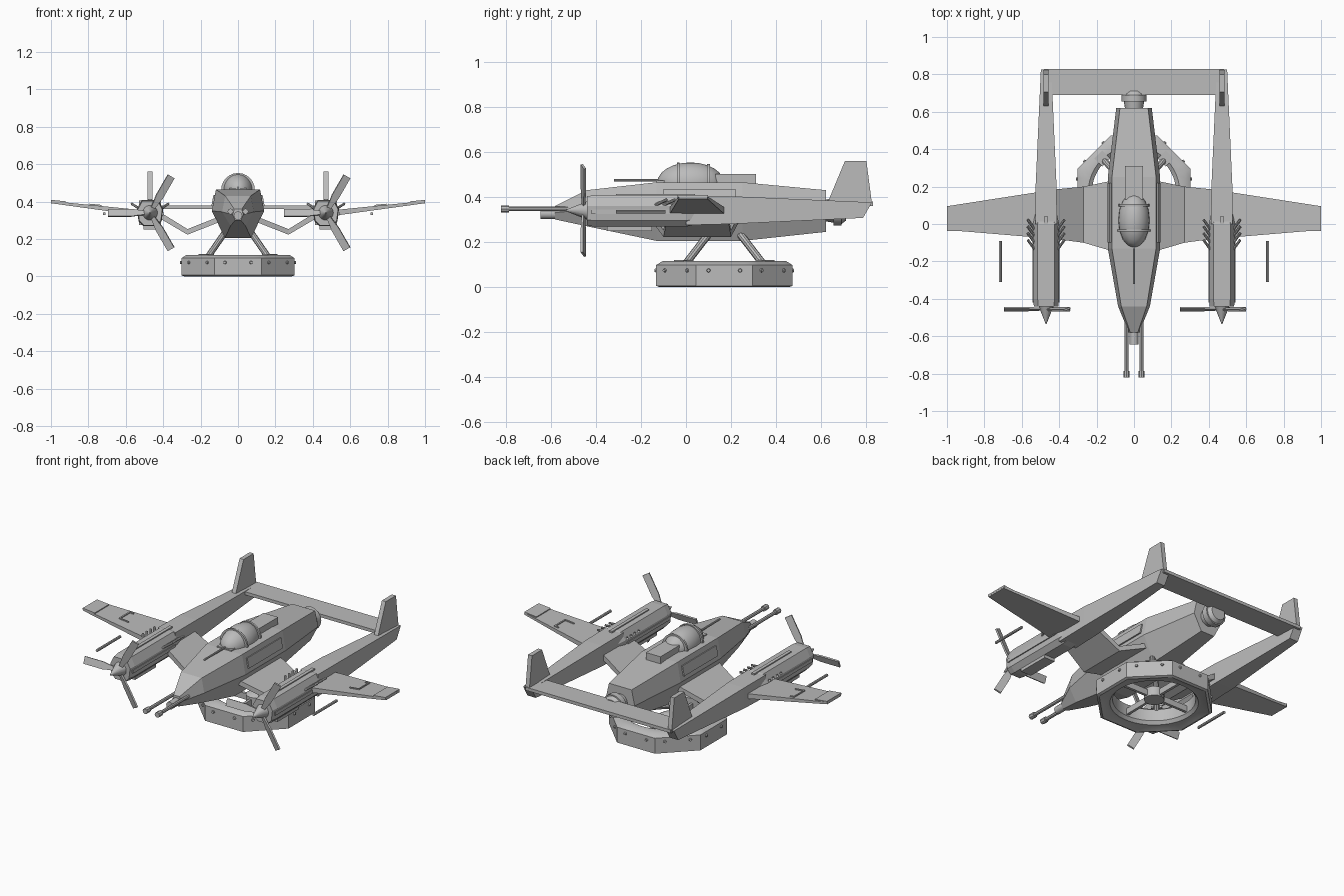
import bpy, bmesh, math
from mathutils import Vector, Matrix

if "Cube" in bpy.data.objects:
    bpy.data.objects.remove(bpy.data.objects["Cube"])

grey = bpy.data.materials.new("plain grey")
grey.use_nodes = True
grey.diffuse_color = (0.5, 0.5, 0.5, 1)
grey.node_tree.nodes["Principled BSDF"].inputs["Base Color"].default_value = (0.5, 0.5, 0.5, 1)


def finish(name, bm, smooth=False):
    bmesh.ops.recalc_face_normals(bm, faces=bm.faces)
    for f in bm.faces:
        f.smooth = False
    mesh = bpy.data.meshes.new(name)
    bm.to_mesh(mesh)
    bm.free()
    mesh.materials.append(grey)
    ob = bpy.data.objects.new(name, mesh)
    bpy.context.collection.objects.link(ob)
    if smooth:
        bpy.ops.object.select_all(action='DESELECT')
        ob.select_set(True)
        bpy.context.view_layer.objects.active = ob
        bpy.ops.object.shade_smooth_by_angle(angle=math.radians(35))
    return ob


def loft(name, rings, closed=False, smooth=False):
    """Skin a row of rings; cap the ends unless the row is closed."""
    bm = bmesh.new()
    rows = [[bm.verts.new(p) for p in r] for r in rings]
    pairs = list(zip(rows, rows[1:])) + ([(rows[-1], rows[0])] if closed else [])
    for a, b in pairs:
        for i in range(len(a)):
            j = (i + 1) % len(a)
            bm.faces.new((a[i], a[j], b[j], b[i]))
    if not closed:
        bm.faces.new(rows[0])
        bm.faces.new(rows[-1])
    return finish(name, bm, smooth)


def box(name, lo, hi, rot=None):
    lo, hi = Vector(lo), Vector(hi)
    bm = bmesh.new()
    bmesh.ops.create_cube(bm, size=1)
    m = Matrix.Translation((lo + hi) / 2) @ (rot or Matrix()) @ Matrix.Diagonal((*(hi - lo), 1))
    bmesh.ops.transform(bm, matrix=m, verts=bm.verts)
    return finish(name, bm)


def tube(name, p, q, r, r2=None, n=12):
    p, q = Vector(p), Vector(q)
    bm = bmesh.new()
    bmesh.ops.create_cone(bm, cap_ends=True, segments=n, radius1=r,
                          radius2=r if r2 is None else r2, depth=(q - p).length)
    turn = (q - p).to_track_quat('Z', 'Y').to_matrix().to_4x4()
    bmesh.ops.transform(bm, matrix=Matrix.Translation((p + q) / 2) @ turn, verts=bm.verts)
    return finish(name, bm, n > 8)


# Fuselage: six-sided hull, (y, top half width, middle half width, bottom half width, z low, mid, high)
hull = [(-.58, .02, .028, .015, .30, .33, .36), (-.44, .068, .085, .04, .27, .345, .43),
        (-.13, .118, .14, .07, .205, .35, .465), (.25, .118, .14, .07, .205, .35, .465),
        (.62, .075, .095, .045, .245, .34, .43)]
loft("fuselage", [[(-t, y, h), (t, y, h), (m, y, c), (b, y, l), (-b, y, l), (-m, y, c)]
                  for y, t, m, b, l, c, h in hull])
tube("nose_tip", (0, -.645, .325), (0, -.56, .325), .023)
tube("tail_turret_neck", (0, .6, .34), (0, .66, .34), .045, .055, 16)
tube("tail_turret_rim", (0, .655, .34), (0, .69, .34), .067, n=16)
tube("tail_turret_cap", (0, .69, .34), (0, .71, .34), .06, .045, 16)
box("spine_plate", (-.048, -.13, .46), (.048, .31, .472))
box("spine_box", (-.048, .13, .46), (.048, .31, .502))
tube("canopy_antenna", (0, -.32, .474), (0, -.1, .474), .006, n=8)

# Canopy dome with two hoops
bm = bmesh.new()
bmesh.ops.create_uvsphere(bm, u_segments=16, v_segments=12, radius=1)
bmesh.ops.transform(bm, verts=bm.verts,
                    matrix=Matrix.Translation((0, .02, .463)) @ Matrix.Diagonal((.084, .148, .09, 1)))
finish("canopy", bm, True)
for y in (-.035, .1):
    r = .09 * math.sqrt(1 - ((y - .02) / .15) ** 2) + .006
    tube("canopy_hoop", (0, y - .006, .463), (0, y + .006, .463), r, n=24)

# Gull wings: (x, leading y, trailing y, middle z, thickness)
stations = [(.1, -.15, .235, .305, .03), (.27, -.1, .2, .238, .03),
            (.42, -.08, .185, .328, .034), (1, -.032, .095, .397, .012)]
for s in (1, -1):
    side = "left" if s > 0 else "right"
    loft(side + "_wing", [[(s * x, a, z - t / 2), (s * x, a, z + t / 2),
                           (s * x, b, z + t / 2), (s * x, b, z - t / 2)]
                          for x, a, b, z, t in stations])
    # Raised wing details lying along the outer slope
    slope = Matrix.Rotation(-s * .1, 4, 'Y')
    for name, x, y, w, d in (("wingtip_plate", .96, .03, .08, .135),
                             ("wing_step_long", .79, .06, .008, .1),
                             ("wing_step_short", .76, .012, .06, .008),
                             ("wing_step_end", .78, .108, .03, .008)):
        z = .403 - (1 - x) * .1
        box(side + "_" + name, (s * x - w / 2, y - d / 2, z - .004),
            (s * x + w / 2, y + d / 2, z + .006), slope)
    tube(side + "_wing_gun", (s * .715, -.31, .335), (s * .715, -.09, .335), .008, n=8)

    # Fuselage side panel and nose gun
    lean = Matrix.Rotation(-s * .19, 4, 'Y')
    box(side + "_side_panel", (s * .131 - .006, -.1, .375), (s * .131 + .006, .22, .435), lean)
    tube(side + "_nose_gun", (s * .04, -.8, .347), (s * .04, -.42, .347), .01, n=8)
    tube(side + "_nose_gun_muzzle", (s * .04, -.82, .347), (s * .04, -.785, .347), .016, n=8)

    # Engine nacelle
    cx = s * .47
    nacelle = []
    for y, k in ((-.44, .93), (-.4, 1), (.0, 1), (.06, .8)):
        half = [(.045, .068), (.07, .02), (.062, -.045), (.035, -.072)]
        ring = half + [(-u, v) for u, v in reversed(half)]
        nacelle.append([(cx + u * k, y, .34 + v * k) for u, v in ring])
    loft(side + "_nacelle", nacelle)
    box(side + "_nacelle_ridge", (cx - .01, -.31, .4), (cx + .01, .04, .414))
    box(side + "_intake", (cx - .035, -.35, .25), (cx + .035, -.15, .275))
    for e in (1, -1):
        box(side + "_nacelle_rail", (cx + e * .066 - .006, -.42, .325),
            (cx + e * .066 + .006, -.02, .345))
        for i in range(4):
            y = -.145 + i * .036
            tube(side + "_exhaust", (cx + e * .055, y, .36),
                 (cx + e * .098, y + .06, .388), .007, n=8)

    # Propeller: spinner and three blades
    tube(side + "_spinner", (cx, -.435, .34), (cx, -.535, .34), .042, .002, 16)
    for k in range(3):
        turn = (Matrix.Translation((cx, -.455, .34)) @
                Matrix.Rotation(math.radians(60 + 120 * k), 4, 'Y') @
                Matrix.Rotation(math.radians(20), 4, 'X'))
        rows = []
        for d, w in ((.02, .01), (.07, .016), (.1, .021), (.225, .021)):
            rows.append([turn @ Vector((d, y, z)) for y, z in
                         ((-.005, -w), (.005, -w), (.005, w), (-.005, w))])
        loft(side + "_blade", rows)

    # Tail boom and fin
    loft(side + "_tail_boom", [[(cx - w, y, l), (cx + w, y, l), (cx + w, y2, h), (cx - w, y2, h)]
                               for y, y2, w, l, h in ((.0, .0, .058, .275, .405),
                                                      (.2, .2, .056, .28, .403),
                                                      (.785, .825, .028, .307, .376))])
    fin = [(.63, .38), (.705, .56), (.8, .56), (.826, .36)]
    loft(side + "_fin", [[(cx + e * .013, y, z) for y, z in fin] for e in (1, -1)])

box("tailplane", (-.48, .69, .36), (.48, .83, .379))

# Lift duct: octagonal outside, round inside; profile rows are (radius, z, octagonal)
cy = .17


def duct_ring(r, z, octagonal):
    pts = []
    for i in range(48):
        a = math.radians(i * 7.5)
        off = (a + math.pi / 8) % (math.pi / 4) - math.pi / 8
        k = r / math.cos(off) if octagonal else r
        pts.append((k * math.cos(a), cy + k * math.sin(a), z))
    return pts


profile = [(.288, 0, 1), (.302, .006, 1), (.302, .098, 1), (.275, .115, 1), (.245, .115, 0),
           (.225, .1, 0), (.225, .03, 0), (.24, .012, 0), (.255, .012, 0)]
loft("lift_duct", [duct_ring(*p) for p in profile], closed=True, smooth=True)
tube("duct_hub", (0, cy, .03), (0, cy, .085), .055, n=20)
tube("duct_hub_cap", (0, cy, .085), (0, cy, .105), .055, .02, 20)
for k in range(4):
    a = k * math.pi / 2
    m = Matrix.Translation((0, cy, .055)) @ Matrix.Rotation(a, 4, 'Z')
    loft("duct_spoke", [[m @ Vector((d, y, z)) for y, z in
                         ((-.008, -.018), (.008, -.018), (.008, .018), (-.008, .018))]
                        for d in (.04, .232)])
for k in range(8):
    a = k * math.pi / 4
    out = Vector((math.cos(a), math.sin(a), 0))
    along = Vector((-out.y, out.x, 0))
    for e in (-.07, .07):
        p = Vector((0, cy, .074)) + out * .298 + along * e
        tube("duct_rivet", p, p + out * .012, .01, .007, 8)

# Struts joining duct to fuselage
for sx in (1, -1):
    for sy in (1, -1):
        tube("duct_strut", (sx * .16, cy + sy * .17, .105), (sx * .07, cy + sy * .07, .235), .017, n=10)
        box("strut_foot", (sx * .17 - .03, cy + sy * .18 - .03, .108),
            (sx * .17 + .03, cy + sy * .18 + .03, .12), Matrix.Rotation(math.pi / 4, 4, 'Z'))
